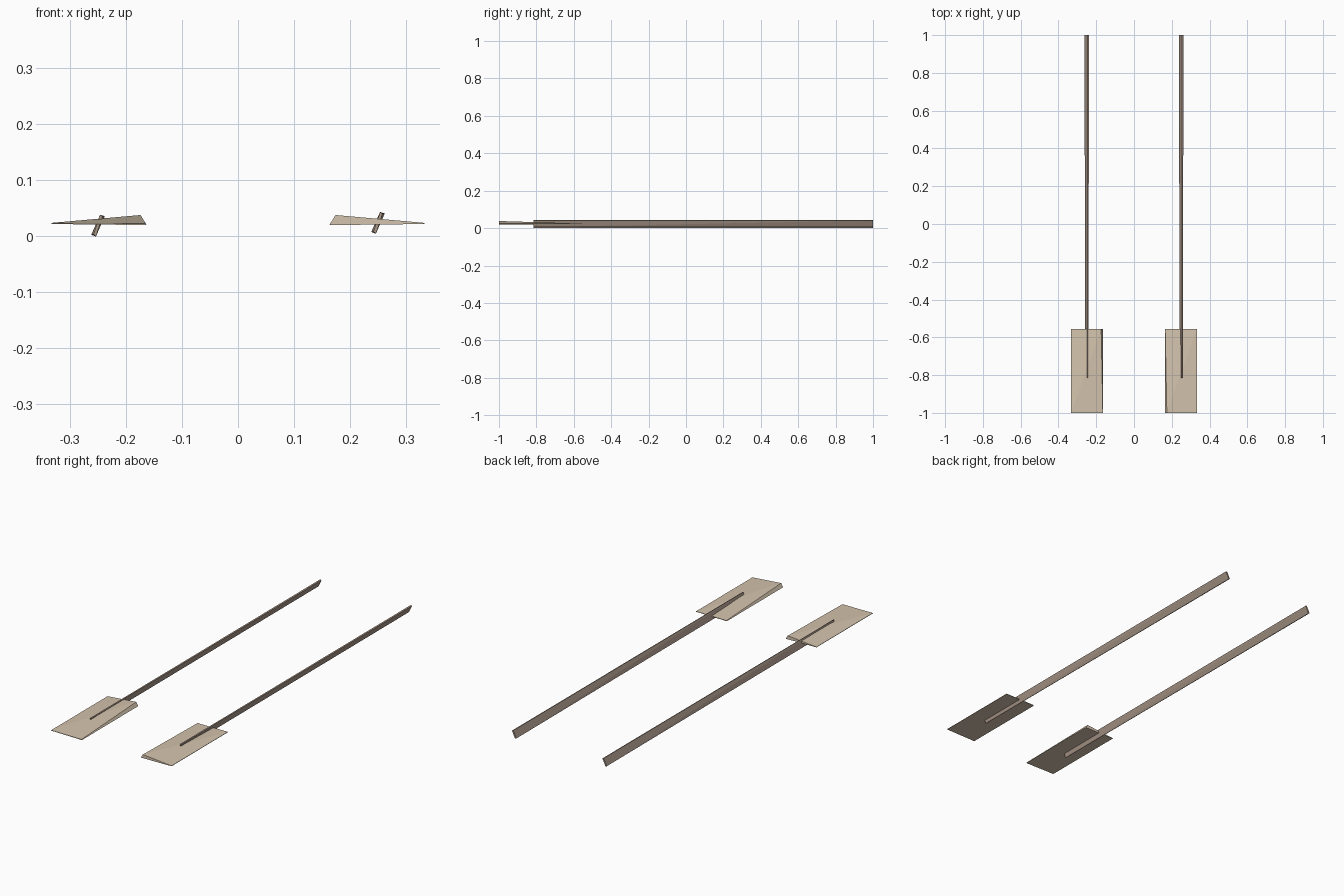
import bpy, bmesh

if "Cube" in bpy.data.objects:
    bpy.data.objects.remove(bpy.data.objects["Cube"])

def material(name, col):
    m = bpy.data.materials.new(name)
    m.diffuse_color = (*col, 1)
    m.use_nodes = True
    m.node_tree.nodes["Principled BSDF"].inputs["Base Color"].default_value = m.diffuse_color
    return m

shaft_wood = material("dark_wood", (0.40, 0.31, 0.25))
blade_wood = material("light_wood", (0.66, 0.55, 0.42))

def solid(name, verts, mat):
    # Convex flat-faced solid from its corner points
    bm = bmesh.new()
    bmesh.ops.convex_hull(bm, input=[bm.verts.new(v) for v in verts])
    bmesh.ops.dissolve_limit(bm, angle_limit=0.0005, verts=bm.verts, edges=bm.edges)
    bmesh.ops.recalc_face_normals(bm, faces=bm.faces)
    me = bpy.data.meshes.new(name)
    bm.to_mesh(me)
    bm.free()
    me.materials.append(mat)
    ob = bpy.data.objects.new(name, me)
    bpy.context.collection.objects.link(ob)

FRONT, BACK = -1.0, -0.555
for side, s, z0 in (("left", -1, 0.0), ("right", 1, 0.005)):
    # Blade: flat underside, raised at one inner corner (back on left, front on right)
    thick, thin = (BACK, FRONT) if s < 0 else (FRONT, BACK)
    solid(side + "_blade", [
        (s * 0.333, FRONT, 0.022), (s * 0.333, BACK, 0.022),
        (s * 0.333, FRONT, 0.024), (s * 0.333, BACK, 0.024),
        (s * 0.163, FRONT, 0.020), (s * 0.163, BACK, 0.020),
        (s * 0.174, thick, 0.038), (s * 0.165, thin, 0.023)], blade_wood)

    # Shaft: thin tilted plank, narrower where it is set into the blade
    verts = []
    for y, k in ((-0.815, 0.7), (1.0, 1.0)):
        for dx, dz in ((-0.012, 0.003), (-0.005, 0.0), (0.012, 0.036), (0.005, 0.038)):
            verts.append((s * 0.25 + dx * k, y, z0 + dz))
    solid(side + "_shaft", verts, shaft_wood)
